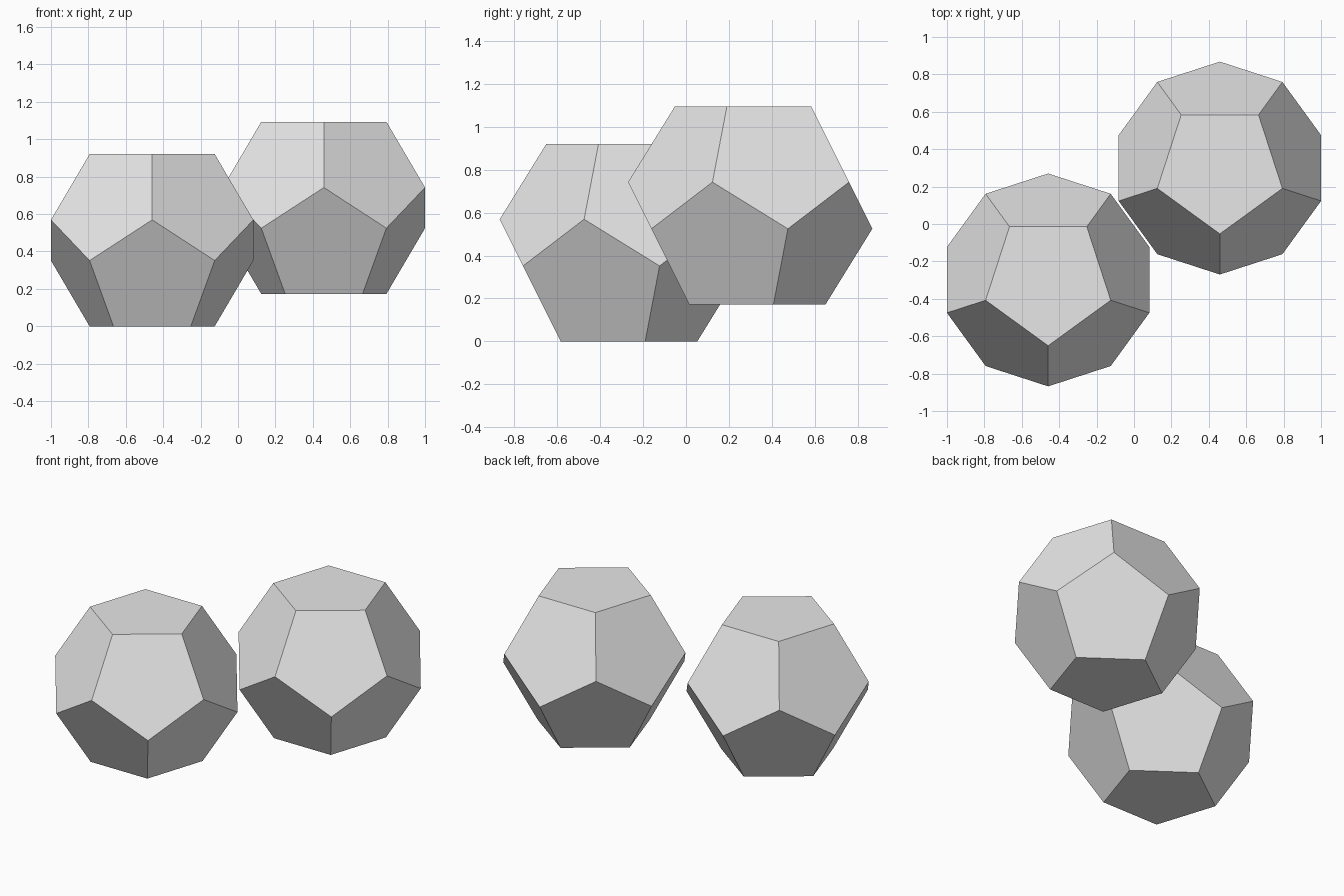
import bpy
import bmesh
from math import radians, cos, sin, sqrt

cube = bpy.data.objects.get("Cube")
if cube:
    bpy.data.objects.remove(cube, do_unlink=True)

# One light grey for both solids
grey = bpy.data.materials.new("light_grey")
grey.use_nodes = True
colour = (0.8, 0.8, 0.8, 1)
grey.diffuse_color = colour
grey.node_tree.nodes["Principled BSDF"].inputs["Base Color"].default_value = colour

GOLDEN = (1 + sqrt(5)) / 2
OUTER = 0.569             # radius of the two middle rings
INNER = OUTER / GOLDEN    # radius of the top and bottom pentagons
HEIGHT = OUTER + INNER


def dodecahedron(name, location):
    """Regular dodecahedron resting on a face, one top corner towards the front."""
    bm = bmesh.new()

    def ring(radius, z, start):
        angles = [radians(start + 72 * i) for i in range(5)]
        return [bm.verts.new((radius * cos(a), radius * sin(a), z)) for a in angles]

    top = ring(INNER, HEIGHT, -90)
    upper = ring(OUTER, OUTER, -90)
    lower = ring(OUTER, INNER, -54)
    bottom = ring(INNER, 0, -54)

    # Caps, then the five upper and five lower side pentagons
    bm.faces.new(top)
    bm.faces.new(bottom[::-1])
    for i in range(5):
        j = (i + 1) % 5
        bm.faces.new((upper[i], lower[i], upper[j], top[j], top[i]))
        bm.faces.new((lower[i], bottom[i], bottom[j], lower[j], upper[j]))
    bmesh.ops.recalc_face_normals(bm, faces=bm.faces)

    mesh = bpy.data.meshes.new(name)
    bm.to_mesh(mesh)
    bm.free()
    mesh.materials.append(grey)
    obj = bpy.data.objects.new(name, mesh)
    obj.location = location
    bpy.context.collection.objects.link(obj)
    return obj


# Two equal solids set diagonally, the rear one raised
dodecahedron("front_dodecahedron", (-0.459, -0.299, 0))
dodecahedron("rear_dodecahedron", (0.459, 0.299, 0.173))
